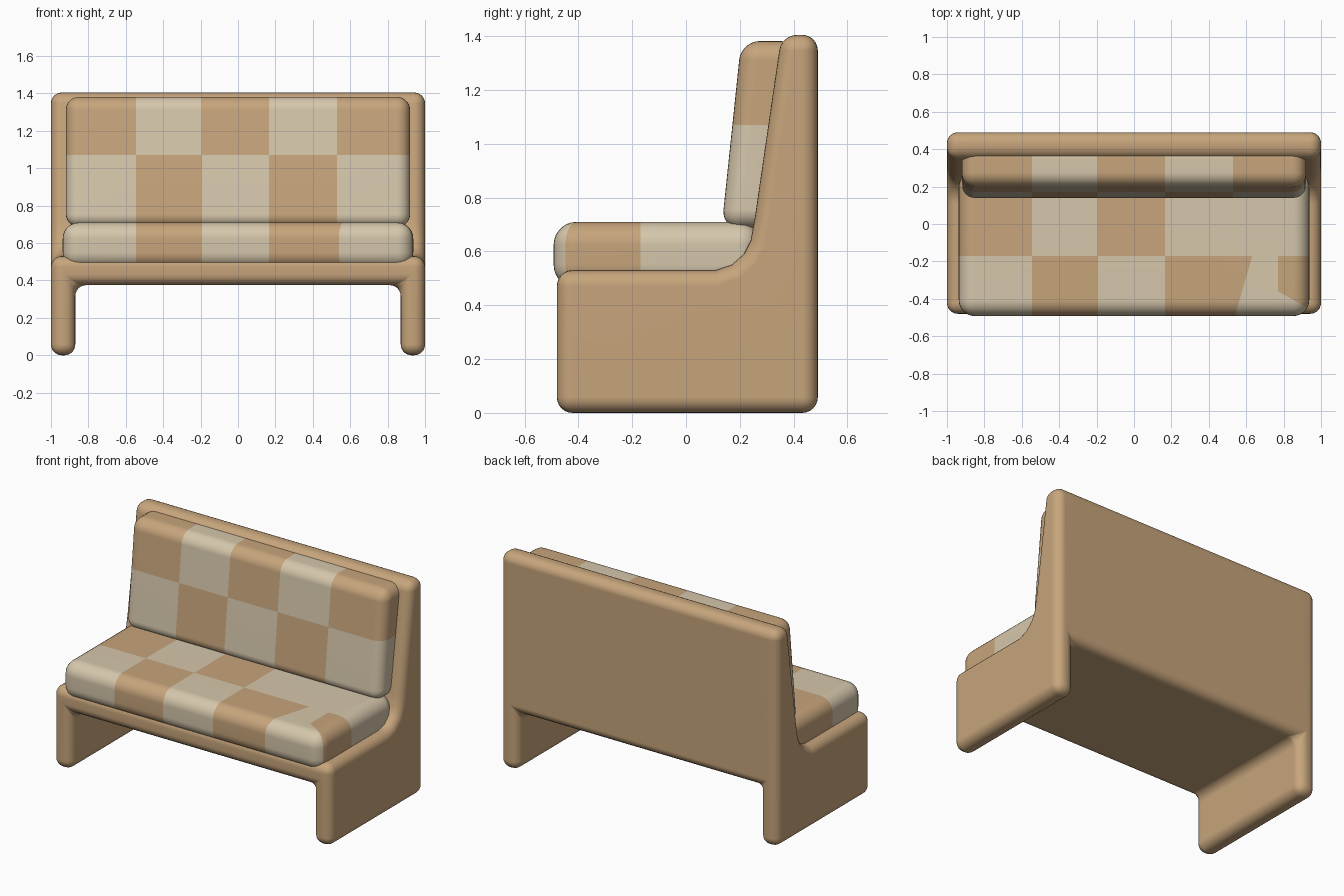
import bpy, bmesh
from mathutils import Vector

if "Cube" in bpy.data.objects:
    bpy.data.objects.remove(bpy.data.objects["Cube"])


def material(name, rgb):
    m = bpy.data.materials.new(name)
    m.diffuse_color = (*rgb, 1)
    m.use_nodes = True
    m.node_tree.nodes["Principled BSDF"].inputs["Base Color"].default_value = m.diffuse_color
    return m


tan = material("tan fabric", (0.57, 0.375, 0.20))
cream = material("cream fabric", (0.67, 0.57, 0.41))


def finish(bm, name):
    bmesh.ops.recalc_face_normals(bm, faces=bm.faces[:])
    me = bpy.data.meshes.new(name)
    bm.to_mesh(me)
    bm.free()
    me.materials.append(tan)
    me.materials.append(cream)
    me.shade_smooth()
    ob = bpy.data.objects.new(name, me)
    bpy.context.collection.objects.link(ob)
    return ob


def weighted(ob):
    ob.modifiers.new("normals", 'WEIGHTED_NORMAL').mode = 'FACE_AREA'


# Frame: side profile swept across x, with the space between the legs left open
profile = [(-0.48, 0.375), (-0.48, 0), (0.49, 0), (0.49, 0.375),
           (0.49, 1.405), (0.355, 1.405), (0.255, 0.72), (0.24, 0.64),
           (0.215, 0.59), (0.17, 0.55), (0.11, 0.53), (-0.48, 0.53)]
n = len(profile)
bm = bmesh.new()
rows = [[bm.verts.new((x, y, z)) for y, z in profile] for x in (-1, -0.87, 0.87, 1)]
for c in range(3):
    for i in range(n):
        if c == 1 and i < 3:
            continue
        j = (i + 1) % n
        bm.faces.new((rows[c][i], rows[c][j], rows[c + 1][j], rows[c + 1][i]))
for r in (rows[0], rows[3]):
    bm.faces.new(r)
for r in (rows[1], rows[2]):
    bm.faces.new(r[:4])                                             # inner leg sides
bm.faces.new((rows[1][0], rows[1][3], rows[2][3], rows[2][0]))      # underside
frame = finish(bm, "bench_frame")
bev = frame.modifiers.new("round edges", 'BEVEL')
bev.width = 0.058
bev.segments = 6
bev.limit_method = 'ANGLE'
bev.angle_limit = 0.52
bev.use_clamp_overlap = False
weighted(frame)


# Cushions: rounded blocks, cut along the patchwork lines and coloured by rule
def cushion(name, half, section, radius, cuts, is_cream):
    bm = bmesh.new()
    a, b = [[bm.verts.new((x, y, z)) for y, z in section] for x in (-half, half)]
    bm.faces.new(a)
    bm.faces.new(b)
    for i in range(4):
        j = (i + 1) % 4
        bm.faces.new((a[i], a[j], b[j], b[i]))
    bmesh.ops.recalc_face_normals(bm, faces=bm.faces[:])
    bmesh.ops.bevel(bm, geom=bm.edges[:], offset=radius, segments=7,
                    profile=0.5, affect='EDGES')
    for co, no in cuts:
        bmesh.ops.bisect_plane(bm, geom=bm.verts[:] + bm.edges[:] + bm.faces[:],
                               plane_co=Vector(co), plane_no=Vector(no).normalized())
    for f in bm.faces:
        f.material_index = int(is_cream(f.calc_center_median()))
    weighted(finish(bm, name))


columns = (-0.545, -0.195, 0.165, 0.53)
column_cuts = [((x, 0, 0), (1, 0, 0)) for x in columns]


def column(x):
    return sum(x > c for c in columns)


def back_rule(p):
    return (column(p.x) + (p.z < 1.07)) % 2 == 1


def seat_rule(p):
    if p.y > -0.17:                                   # rear row
        return p.x > 0.165 or column(p.x) % 2 == 1
    if p.x < 0.165:
        return column(p.x) % 2 == 0
    if p.x - 0.54 < (p.y + 0.49) * 0.29:              # slanted tan patch
        return False
    # irregular tan patch at the right end
    return not (p.x > 0.77 and p.y + 0.36 + (p.x - 0.77) * 0.56 > 0)


cushion("back_cushion", 0.92,
        [(0.132, 0.685), (0.205, 1.382), (0.42, 1.382), (0.33, 0.685)],
        0.07, column_cuts + [((0, 0, 1.07), (0, 0, 1))], back_rule)

cushion("seat_cushion", 0.937,
        [(-0.492, 0.465), (-0.492, 0.71), (0.28, 0.71), (0.28, 0.465)],
        0.085,
        column_cuts[:3] + [((0, -0.17, 0), (0, 1, 0)),
                           ((0.54, -0.49, 0), (1, -0.29, 0)),
                           ((0.77, 0, 0), (1, 0, 0)),
                           ((0.77, -0.36, 0), (0.56, 1, 0))], seat_rule)
